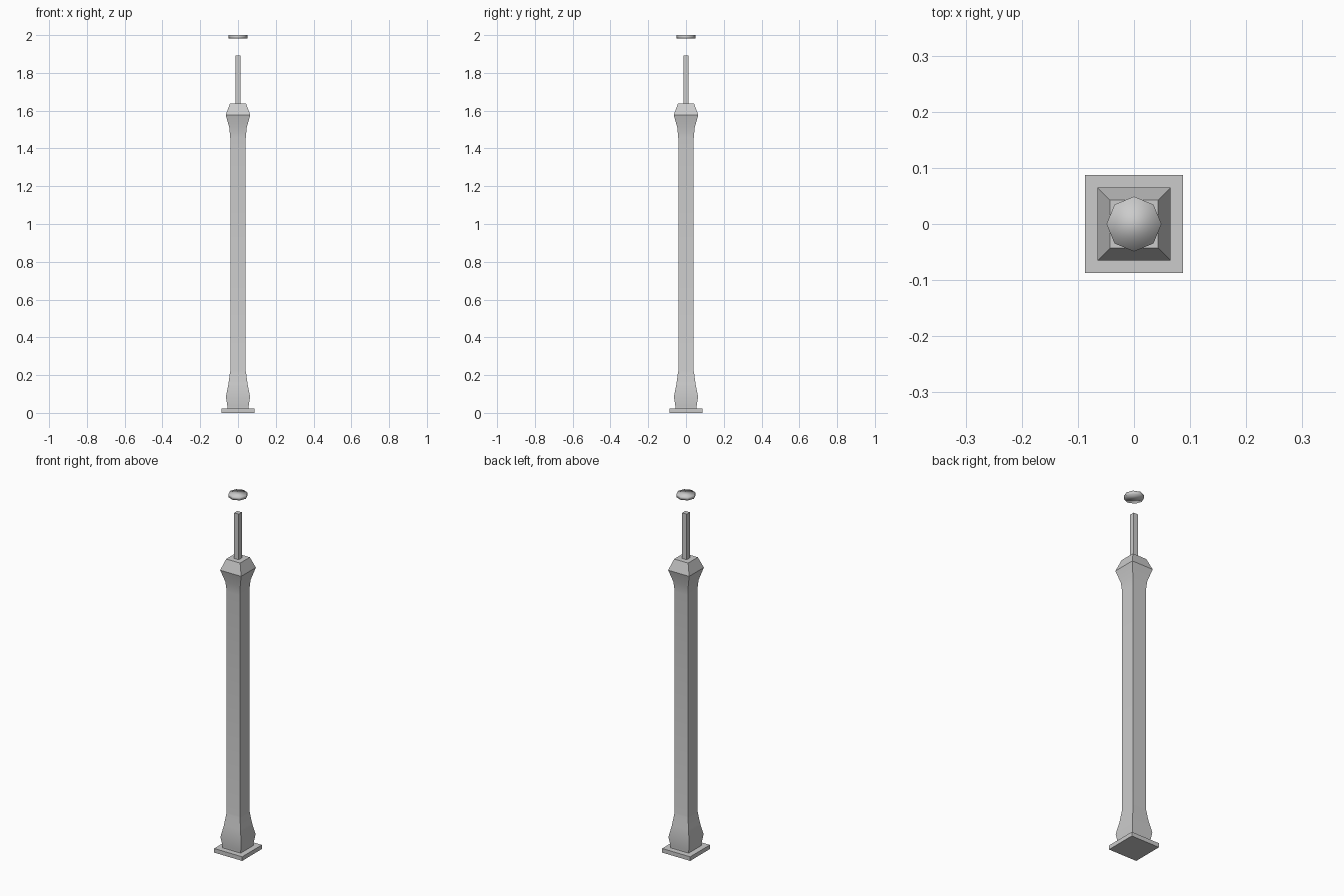
import bpy, bmesh, math

if "Cube" in bpy.data.objects:
    bpy.data.objects.remove(bpy.data.objects["Cube"])


def loft(name, profile, sides=4, smooth=False):
    """Stack rings of (radius, z); for 4 sides the radius is the half width."""
    bm = bmesh.new()
    off = math.pi / 4 if sides == 4 else 0
    k = math.sqrt(2) if sides == 4 else 1
    rings = []
    for r, z in profile:
        rings.append([bm.verts.new((k * r * math.cos(off + 2 * math.pi * i / sides),
                                    k * r * math.sin(off + 2 * math.pi * i / sides), z))
                      for i in range(sides)])
    for a, b in zip(rings, rings[1:]):
        for i in range(sides):
            j = (i + 1) % sides
            bm.faces.new((a[i], a[j], b[j], b[i]))
    bm.faces.new(rings[0][::-1])
    bm.faces.new(rings[-1])
    me = bpy.data.meshes.new(name)
    bm.to_mesh(me)
    bm.free()
    ob = bpy.data.objects.new(name, me)
    bpy.context.collection.objects.link(ob)
    if smooth:
        bpy.ops.object.select_all(action='DESELECT')
        ob.select_set(True)
        bpy.context.view_layer.objects.active = ob
        bpy.ops.object.shade_smooth_by_angle(angle=math.radians(smooth))
    return ob


# square ground plate
loft("base_plate", [(0.087, 0), (0.087, 0.023)])

# square post with flared foot and flared, tapered head
loft("post", [(0.056, 0.023), (0.056, 0.034), (0.064, 0.085),
              (0.051, 0.15), (0.043, 0.21), (0.041, 0.22),
              (0.041, 1.455), (0.046, 1.51), (0.065, 1.577), (0.043, 1.637)],
     smooth=25)

# thin square rod on top
loft("top_rod", [(0.014, 1.637), (0.014, 1.892)])

# eight-sided floating cap disc
loft("cap_disc", [(0.049, 1.982), (0.049, 2.0)], sides=8, smooth=100)
